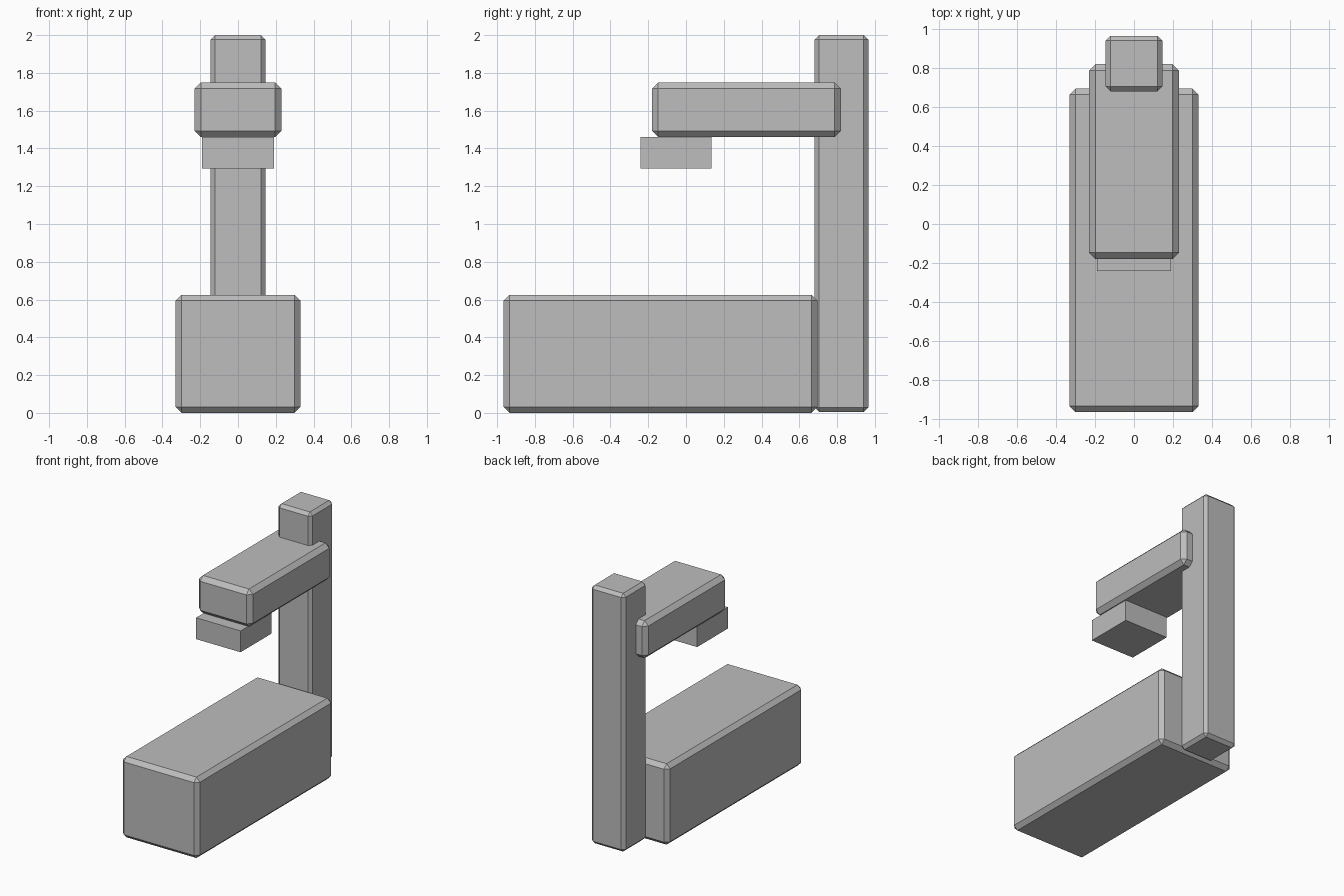
import bpy

if "Cube" in bpy.data.objects:
    bpy.data.objects.remove(bpy.data.objects["Cube"])

# Single grey finish
grey = bpy.data.materials.new("plain_grey")
grey.diffuse_color = (0.51, 0.51, 0.51, 1.0)
grey.use_nodes = True
grey.node_tree.nodes["Principled BSDF"].inputs["Base Color"].default_value = grey.diffuse_color


def box(name, x, y, z, bevel=0.0):
    """Box spanning (min, max) on each axis, with optional chamfered edges."""
    spans = (x, y, z)
    bpy.ops.mesh.primitive_cube_add(size=1, location=[(a + b) / 2 for a, b in spans])
    ob = bpy.context.object
    ob.name = name
    ob.scale = [b - a for a, b in spans]
    bpy.ops.object.transform_apply(location=False, rotation=False, scale=True)
    ob.data.materials.append(grey)
    if bevel:
        mod = ob.modifiers.new("chamfer", 'BEVEL')
        mod.width = bevel
        mod.segments = 1
        mod.limit_method = 'NONE'
    return ob


# Long base block
box("base", (-0.33, 0.33), (-0.965, 0.695), (0.0, 0.625), 0.031)
# Upright post behind the base
box("column", (-0.145, 0.145), (0.68, 0.965), (0.005, 2.0), 0.024)
# Arm reaching forward from the post
box("arm", (-0.23, 0.23), (-0.18, 0.82), (1.46, 1.75), 0.033)
# Sharp-edged head under the arm tip
box("head", (-0.19, 0.19), (-0.24, 0.135), (1.295, 1.46))
